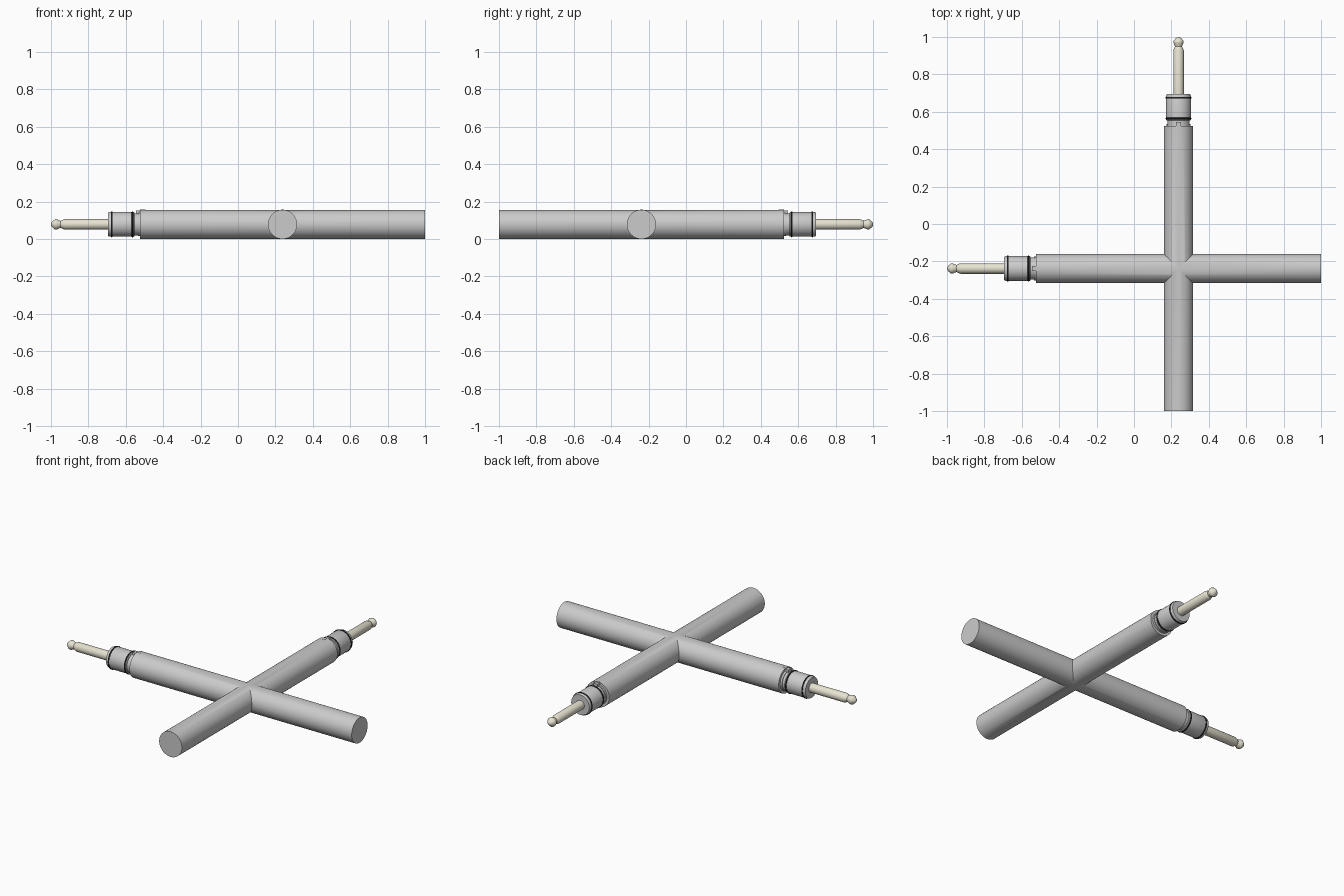
import bpy, bmesh, math
from mathutils import Matrix, Vector

if "Cube" in bpy.data.objects:
    bpy.data.objects.remove(bpy.data.objects["Cube"])

C, R = 0.238, 0.078   # offset of each bar from the centre, bar radius
SEG = 64

pin_mat = bpy.data.materials.new("pale_brass")
pin_mat.diffuse_color = (0.80, 0.77, 0.64, 1)
pin_mat.use_nodes = True
pin_mat.node_tree.nodes["Principled BSDF"].inputs["Base Color"].default_value = pin_mat.diffuse_color
ring_mat = bpy.data.materials.new("black_rubber")
ring_mat.diffuse_color = (0.02, 0.02, 0.02, 1)
ring_mat.use_nodes = True
ring_mat.node_tree.nodes["Principled BSDF"].inputs["Base Color"].default_value = ring_mat.diffuse_color


def finish(name, bm, matrix, mat=None):
    bmesh.ops.recalc_face_normals(bm, faces=bm.faces)
    me = bpy.data.meshes.new(name)
    bm.to_mesh(me)
    bm.free()
    ob = bpy.data.objects.new(name, me)
    bpy.context.collection.objects.link(ob)
    ob.matrix_world = matrix
    if mat:
        me.materials.append(mat)
    smooth(ob)
    return ob


def smooth(ob):
    bpy.ops.object.select_all(action='DESELECT')
    ob.select_set(True)
    bpy.context.view_layer.objects.active = ob
    bpy.ops.object.shade_smooth_by_angle(angle=math.radians(30))


def lathe(name, profile, matrix, mat=None, closed=False):
    """Revolve (distance, radius) points around the local x axis."""
    bm = bmesh.new()
    rings = []
    for t, r in profile:
        rings.append([bm.verts.new((t, r * math.cos(a), r * math.sin(a)))
                      for a in (2 * math.pi * i / SEG for i in range(SEG))])
    pairs = list(zip(rings, rings[1:]))
    if closed:
        pairs.append((rings[-1], rings[0]))
    else:
        bm.faces.new(rings[0])
        bm.faces.new(rings[-1])
    for a, b in pairs:
        for i in range(SEG):
            j = (i + 1) % SEG
            bm.faces.new((a[i], a[j], b[j], b[i]))
    return finish(name, bm, matrix, mat)


def block(name, lo, hi, matrix):
    bm = bmesh.new()
    lo, hi = Vector(lo), Vector(hi)
    bmesh.ops.create_cube(bm, size=1, matrix=Matrix.Translation((lo + hi) / 2)
                          @ Matrix.Diagonal((*(hi - lo), 1)))
    return finish(name, bm, matrix)


bars = []
arms = {"left": Matrix.Translation((0, -C, R)) @ Matrix.Rotation(math.pi, 4, 'Z'),
        "back": Matrix.Translation((C, 0, R)) @ Matrix.Rotation(math.pi / 2, 4, 'Z')}

for side, m in arms.items():
    # long round bar
    bars.append(lathe(side + "_bar", [(-1, R), (0.523, R)], m))
    # neck and collar of the plug
    lathe(side + "_collar", [(0.50, 0.063), (0.535, 0.063), (0.535, 0.059), (0.553, 0.059),
                             (0.553, 0.063), (0.557, 0.066), (0.685, 0.066),
                             (0.695, 0.062), (0.695, 0.02)], m)
    # rubber rings
    for n, t in enumerate((0.564, 0.675)):
        ring = [(t + 0.005 * math.cos(a), 0.0645 + 0.005 * math.sin(a))
                for a in (math.pi * k / 4 for k in range(8))]
        lathe(f"{side}_ring_{n + 1}", ring, m, ring_mat, closed=True)
    # plug pin with a bulbed tip
    lathe(side + "_pin", [(0.68, 0.028), (0.928, 0.028), (0.938, 0.024), (0.948, 0.019),
                          (0.955, 0.021), (0.968, 0.027), (0.975, 0.028), (0.981, 0.026),
                          (0.994, 0.014), (0.998, 0.009), (1.0, 0.004)], m, pin_mat)
    # locating key on top
    block(side + "_key_head", (0.522, -0.014, 0.05), (0.546, 0.014, 0.074), m)
    block(side + "_key_stem", (0.495, -0.007, 0.05), (0.524, 0.007, 0.0785), m)

# weld the crossing bars into one body
union = bars[0].modifiers.new("weld", 'BOOLEAN')
union.operation = 'UNION'
union.solver = 'EXACT'
union.object = bars[1]
bpy.context.view_layer.objects.active = bars[0]
bpy.ops.object.modifier_apply(modifier=union.name)
bpy.data.objects.remove(bars[1])
bars[0].name = "crossed_bars"
smooth(bars[0])
